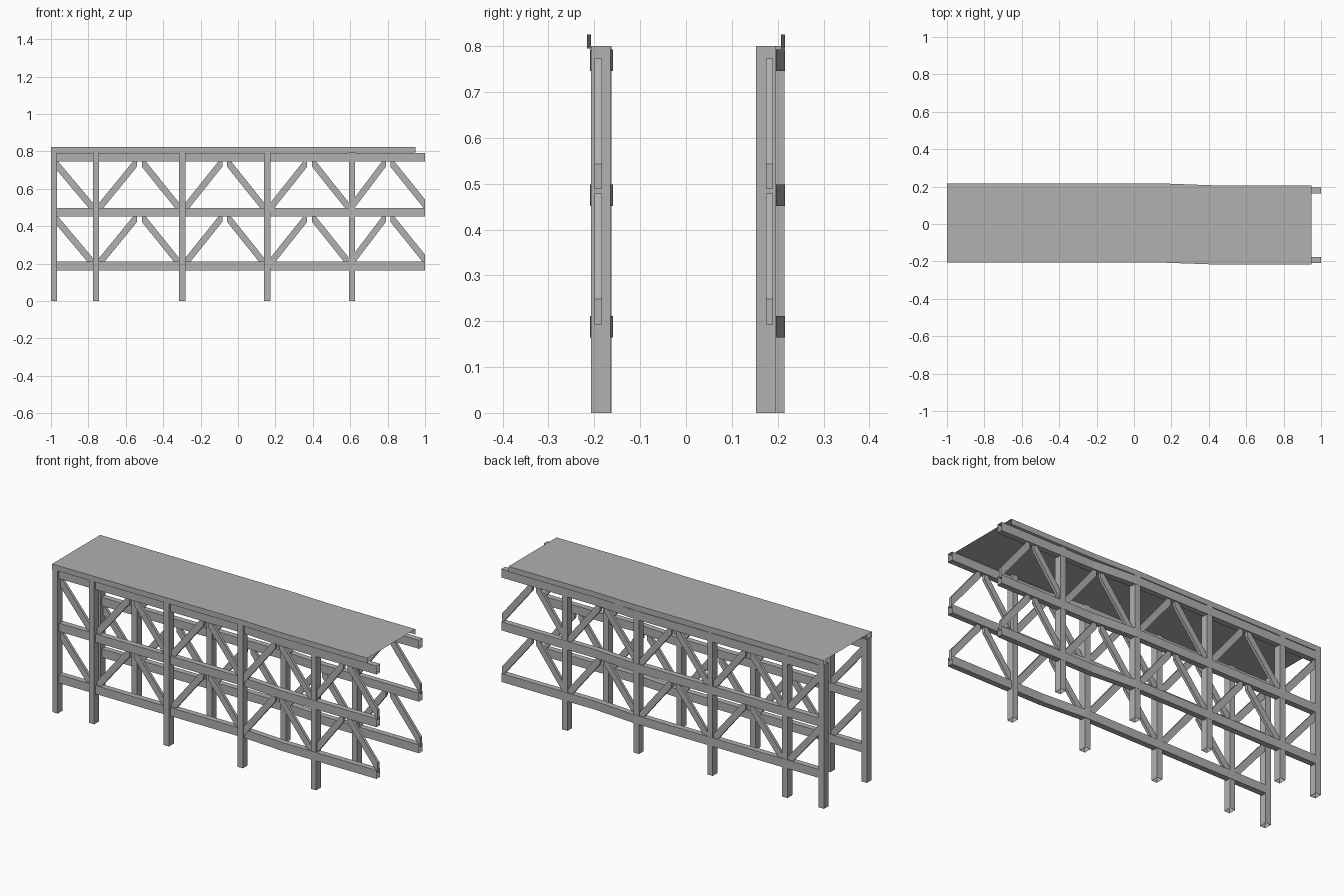
import bpy, bmesh

if "Cube" in bpy.data.objects:
    bpy.data.objects.remove(bpy.data.objects["Cube"])

BEND = (0.17, 0.42)                      # x range where the trestle jogs sideways
POSTS = (-0.9835, -0.759, -0.2985, 0.1565, 0.61)
BEAMS = (0.188, 0.475, 0.769)            # beam centre heights
# strut ends: (foot x, head x, foot top z)
STRUTS = [(-0.759, -0.984, 0.505), (-0.759, -0.54, 0.505), (-0.2985, -0.514, 0.505),
          (-0.2985, -0.084, 0.505), (0.1565, -0.058, 0.505), (0.1565, 0.37, 0.505),
          (0.61, 0.396, 0.505), (0.61, 0.79, 0.535), (1.0, 0.815, 0.543)]

grey = bpy.data.materials.new("dark_grey")
grey.diffuse_color = (0.44, 0.44, 0.44, 1)
grey.use_nodes = True
grey.node_tree.nodes["Principled BSDF"].inputs["Base Color"].default_value = grey.diffuse_color


def shift(x, amount):
    t = min(max((x - BEND[0]) / (BEND[1] - BEND[0]), 0), 1)
    return -amount * t


def loft(name, sections, cyclic=True, caps=True):
    """Skin a run of matching cross-sections."""
    bm = bmesh.new()
    rings = [[bm.verts.new(p) for p in s] for s in sections]
    n = len(rings[0])
    for a, b in zip(rings, rings[1:]):
        for i in range(n if cyclic else n - 1):
            j = (i + 1) % n
            bm.faces.new((a[i], a[j], b[j], b[i]))
    if caps:
        bm.faces.new(rings[0])
        bm.faces.new(rings[-1])
    if cyclic:
        bmesh.ops.recalc_face_normals(bm, faces=bm.faces)
    me = bpy.data.meshes.new(name)
    bm.to_mesh(me)
    bm.free()
    me.materials.append(grey)
    ob = bpy.data.objects.new(name, me)
    bpy.context.collection.objects.link(ob)
    return ob


def frame(side, yc, beam_shift, post_y, post_shift, strut_dy):
    # posts, open at the foot
    for k, x in enumerate(POSTS):
        y = post_y + post_shift * (1 if x < 0.3 else 0)
        h, d = 0.0165, 0.021
        ring = [(x - h, y - d), (x + h, y - d), (x + h, y + d), (x - h, y + d)]
        loft(f"{side}_post_{k}", [[(*p, z) for p in ring] for z in (0, 0.8)], caps=False)
    # horizontal beams, open at the ends
    for k, z in enumerate(BEAMS):
        secs = []
        for x in (-0.968, *BEND, 1.0):
            y = yc + shift(x, beam_shift)
            secs.append([(x, y - 0.016, z - 0.0235), (x, y + 0.016, z - 0.0235),
                         (x, y + 0.016, z + 0.0235), (x, y - 0.016, z + 0.0235)])
        loft(f"{side}_beam_{k}", secs, caps=False)
    # zig-zag struts on both levels
    for lvl, dz in enumerate((0, -0.295)):
        for k, (x0, x1, zf) in enumerate(STRUTS):
            y = yc + strut_dy - (beam_shift if x0 + x1 > 0.3 else 0)
            secs = []
            for x, z in ((x0, zf + dz), (x1, 0.773 + dz)):
                secs.append([(x, y - 0.008, z - 0.055), (x, y + 0.008, z - 0.055),
                             (x, y + 0.008, z), (x, y - 0.008, z)])
            loft(f"{side}_strut_{lvl}_{k}", secs)


frame("front", -0.1755, 0.018, -0.186, 0.003, 0.002)
frame("back", 0.2, 0.02, 0.174, 0.020, 0.002)

# deck: thin top sheet with side skirts
secs = []
for x in (-1.0, *BEND, 0.948):
    s = shift(x, 0.009)
    secs.append([(x, y + s, z) for y, z in
                 ((0.216, 0.795), (0.216, 0.825), (-0.207, 0.825), (-0.207, 0.795))])
deck = loft("deck", secs, cyclic=False, caps=False)
if deck.data.polygons[1].normal.z < 0:
    deck.data.flip_normals()
